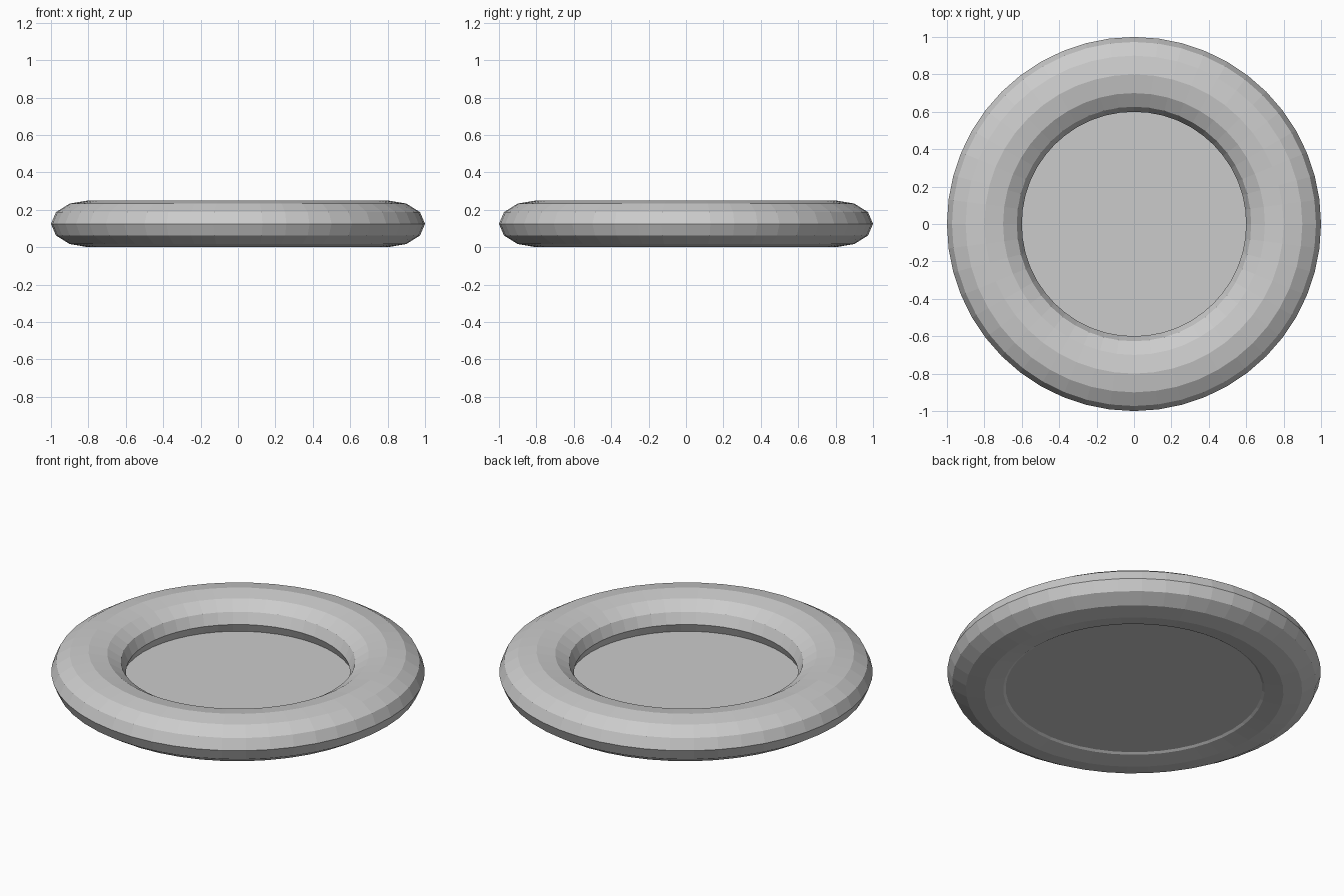
import bpy

if "Cube" in bpy.data.objects:
    bpy.data.objects.remove(bpy.data.objects["Cube"])

# Inflated ring: low-poly torus squashed in height, flat faces
bpy.ops.mesh.primitive_torus_add(major_segments=48, minor_segments=12,
                                 major_radius=0.8, minor_radius=0.2,
                                 location=(0, 0, 0.125))
ring = bpy.context.object
ring.name = "ring"
ring.scale.z = 0.125 / 0.2
bpy.ops.object.transform_apply(location=False, rotation=False, scale=True)

# Floor disc: sunk into the ring, slightly above its underside
bpy.ops.mesh.primitive_cylinder_add(vertices=48, radius=0.7, depth=0.05,
                                    location=(0, 0, 0.05))
bpy.context.object.name = "floor_disc"
